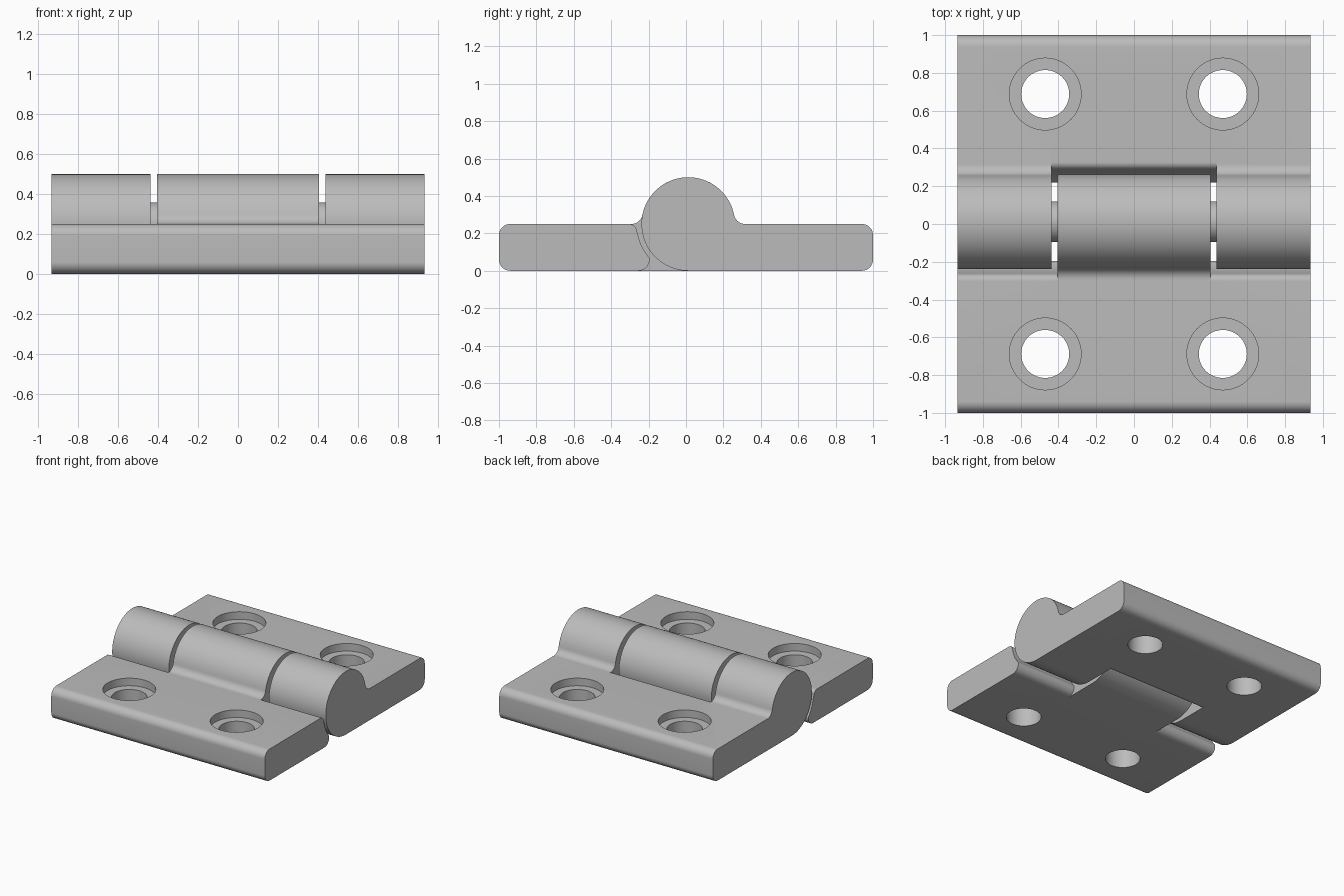
import bpy, bmesh
from math import radians, degrees, sin, cos, sqrt, atan2

cube = bpy.data.objects.get("Cube")
if cube:
    bpy.data.objects.remove(cube, do_unlink=True)

AXIS_Y, R = 0.012, 0.25        # hinge axis offset; knuckle radius = plate thickness
HALF_W, ROUND = 0.935, 0.06    # half width, edge rounding

steel = bpy.data.materials.new("grey steel")
steel.use_nodes = True
GREY = (0.5, 0.5, 0.5, 1)
steel.diffuse_color = GREY
steel.node_tree.nodes["Principled BSDF"].inputs["Base Color"].default_value = GREY


def arc(u, z, r, start, end, n=12):
    """Points on an arc, angles in degrees."""
    angles = [radians(start + (end - start) * i / n) for i in range(n + 1)]
    return [(u + r * cos(a), z + r * sin(a)) for a in angles]


def make_object(name, bm):
    bmesh.ops.recalc_face_normals(bm, faces=bm.faces[:])
    mesh = bpy.data.meshes.new(name)
    bm.to_mesh(mesh)
    bm.free()
    mesh.materials.append(steel)
    obj = bpy.data.objects.new(name, mesh)
    bpy.context.collection.objects.link(obj)
    return obj


def extrude_profile(name, profile, side, x0, x1):
    """Extrude a (distance from axis, height) profile along x."""
    bm = bmesh.new()
    face = bm.faces.new([bm.verts.new((x0, AXIS_Y + side * u, z)) for u, z in profile])
    moved = bmesh.ops.extrude_face_region(bm, geom=[face])["geom"]
    verts = [g for g in moved if isinstance(g, bmesh.types.BMVert)]
    bmesh.ops.translate(bm, verts=verts, vec=(x1 - x0, 0, 0))
    return make_object(name, bm)


def cylinder(name, x, y, z0, z1, r):
    bm = bmesh.new()
    bmesh.ops.create_cone(bm, cap_ends=True, segments=64, radius1=r, radius2=r, depth=z1 - z0)
    bmesh.ops.translate(bm, verts=bm.verts[:], vec=(x, y, (z0 + z1) / 2))
    return make_object(name, bm)


def activate(obj):
    bpy.ops.object.select_all(action="DESELECT")
    obj.select_set(True)
    bpy.context.view_layer.objects.active = obj


def cut(obj, cutter):
    activate(obj)
    mod = obj.modifiers.new("cut", "BOOLEAN")
    mod.operation, mod.solver, mod.object = "DIFFERENCE", "EXACT", cutter
    bpy.ops.object.modifier_apply(modifier=mod.name)
    bpy.data.objects.remove(cutter, do_unlink=True)


def smooth(obj):
    activate(obj)
    bpy.ops.object.shade_smooth_by_angle(angle=radians(30))


def leaf_profile(length):
    """Rounded plate blending into a full knuckle."""
    d = sqrt(R * R + 2 * R * ROUND)
    lean = degrees(atan2(ROUND, d))
    pts = arc(d, R + ROUND, ROUND, 270, 180 + lean)
    pts += arc(0, R, R, lean, 270, 56)[1:]
    pts += arc(length - ROUND, ROUND, ROUND, 270, 360)
    pts += arc(length - ROUND, R - ROUND, ROUND, 0, 90)
    return pts


def clearance_profile():
    """Region removed where the other leaf's knuckle turns."""
    pts = arc(0.315, 0.21, 0.04, 90, 180)
    pts += arc(0, R, 0.275, -10, -40)
    pts += arc(0.267, ROUND, ROUND, 172, 270)
    return pts + [(0.267, -0.1), (-0.4, -0.1), (-0.4, 0.6), (0.315, 0.6)]


def make_leaf(name, side, gaps):
    leaf = extrude_profile(name, leaf_profile(1 - side * AXIS_Y), side, -HALF_W, HALF_W)
    # knuckle clearances
    for x0, x1 in gaps:
        cut(leaf, extrude_profile("clearance_cutter", clearance_profile(), side, x0, x1))
    # counterbored screw holes
    for x in (-0.47, 0.47):
        y = side * 0.688
        cut(leaf, cylinder("counterbore_cutter", x, y, R - 0.06, R + 0.1, 0.19))
        cut(leaf, cylinder("hole_cutter", x, y, -0.1, R + 0.1, 0.127))
    smooth(leaf)


make_leaf("front_leaf", -1, [(-1.1, -0.405), (0.405, 1.1)])
make_leaf("back_leaf", 1, [(-0.438, 0.438)])

# hinge pin, seen in the gaps between knuckles
pin = cylinder("hinge_pin", 0, 0, -0.46, 0.46, 0.108)
pin.rotation_euler = (0, radians(90), 0)
pin.location = (0, AXIS_Y, R)
smooth(pin)
